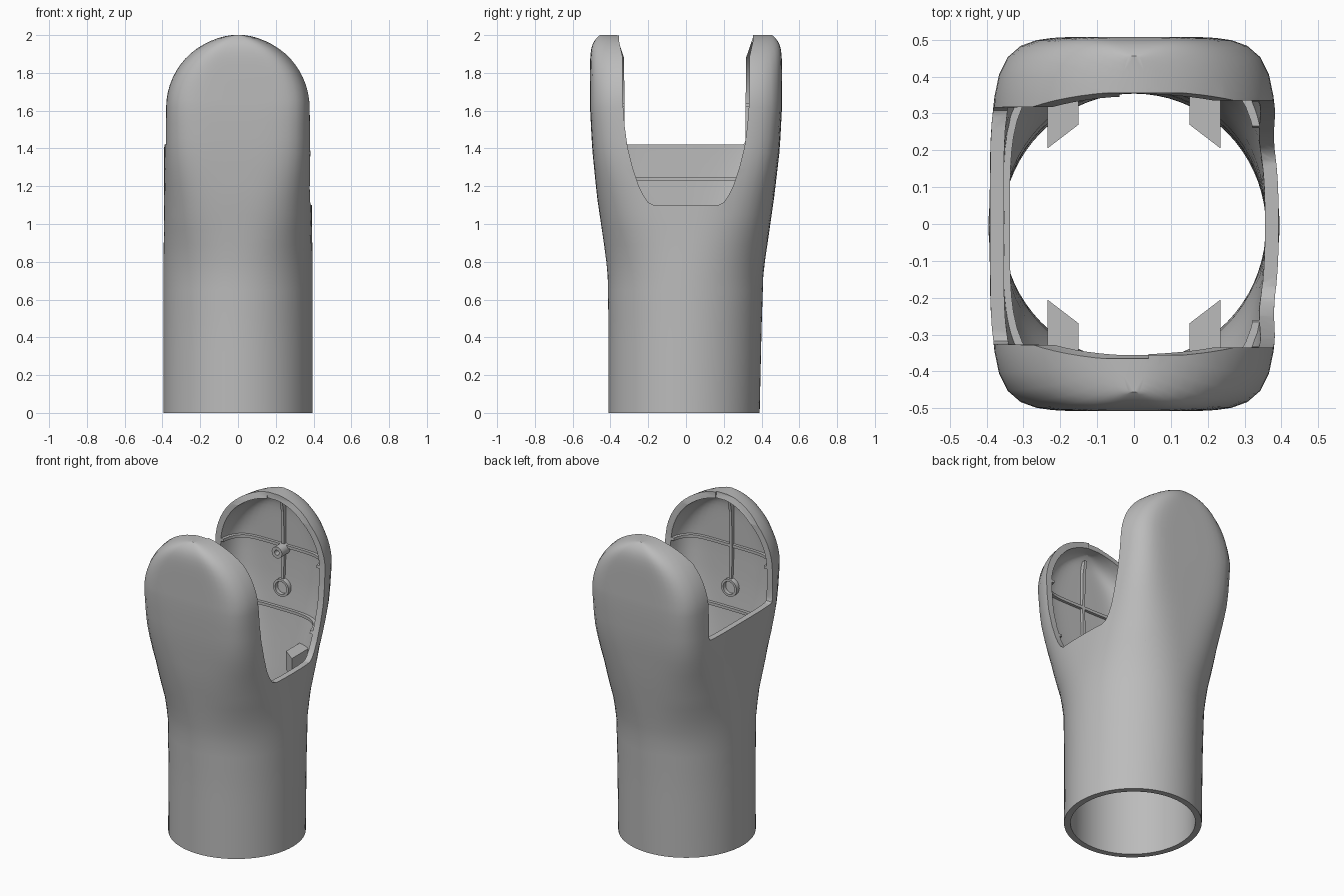
import bpy, bmesh, math

cube = bpy.data.objects.get("Cube")
if cube:
    bpy.data.objects.remove(cube, do_unlink=True)

grey = bpy.data.materials.new("plain grey")
grey.use_nodes = True
grey.diffuse_color = (0.5, 0.5, 0.5, 1)
grey.node_tree.nodes["Principled BSDF"].inputs["Base Color"].default_value = (0.5, 0.5, 0.5, 1)

SEGMENTS = 72
DOME_Z, DOME_R = 1.615, 0.385
# height, half width, front y, back y, squareness
SECTIONS = [
    (0.0, 0.395, -0.41, 0.39, 2.0),
    (0.45, 0.395, -0.41, 0.40, 2.0),
    (0.75, 0.395, -0.415, 0.41, 2.05),
    (0.9, 0.393, -0.435, 0.432, 2.3),
    (1.15, 0.392, -0.472, 0.468, 3.2),
    (1.4, 0.391, -0.497, 0.497, 5.0),
    (DOME_Z, DOME_R, -0.508, 0.508, 6.0),
]


def section_at(z):
    for a, b in zip(SECTIONS, SECTIONS[1:]):
        if z <= b[0]:
            t = max(0, (z - a[0]) / (b[0] - a[0]))
            return [p + (q - p) * t for p, q in zip(a, b)][1:]
    return SECTIONS[-1][1:]


def ring(z, half_x, front, back, power, inset=0.0):
    """Rounded-rectangle outline at one height."""
    half_x, half_y = half_x - inset, (back - front) / 2 - inset
    mid = (front + back) / 2
    points = []
    for i in range(SEGMENTS):
        c, s = math.cos(math.tau * i / SEGMENTS), math.sin(math.tau * i / SEGMENTS)
        r = (abs(c) ** power + abs(s) ** power) ** (-1 / power)
        points.append((half_x * c * r, mid + half_y * s * r, z))
    return points


def make(name, bm, smooth=True):
    bmesh.ops.recalc_face_normals(bm, faces=bm.faces)
    mesh = bpy.data.meshes.new(name)
    bm.to_mesh(mesh)
    bm.free()
    mesh.materials.append(grey)
    ob = bpy.data.objects.new(name, mesh)
    bpy.context.collection.objects.link(ob)
    if smooth:
        soften(ob)
    return ob


def soften(ob):
    bpy.ops.object.select_all(action='DESELECT')
    ob.select_set(True)
    bpy.context.view_layer.objects.active = ob
    bpy.ops.object.shade_smooth_by_angle(angle=math.radians(35))


def loft(name, rings, closed=False):
    """Skin rings together; cap the ends, or join last to first."""
    bm = bmesh.new()
    rows = [[bm.verts.new(p) for p in r] for r in rings]
    pairs = list(zip(rows, rows[1:]))
    if closed:
        pairs.append((rows[-1], rows[0]))
    else:
        bm.faces.new(rows[0])
        bm.faces.new(rows[-1])
    for a, b in pairs:
        for i in range(len(a)):
            j = (i + 1) % len(a)
            bm.faces.new((a[i], a[j], b[j], b[i]))
    return make(name, bm, smooth=False)


def body(name, inset, bottom):
    """Round tube flaring into a domed, squarish top."""
    rings = [ring(bottom, *section_at(0), inset)]
    for i in range(1, 20):
        z = DOME_Z * i / 20
        rings.append(ring(z, *section_at(z), inset))
    for i in range(15):
        a = math.radians(84.5) * i / 14
        y = 0.508 - 0.055 * math.sin(a) ** 10
        half_x = (DOME_R - inset) * math.cos(a) + inset
        z = DOME_Z + (DOME_R - inset) * math.sin(a) / math.sin(math.radians(84.5))
        rings.append(ring(z, half_x, -y, y, 6 - 2 * math.sin(a) ** 2, inset))
    return loft(name, rings)


def prism_x(name, profile, x0, x1):
    return loft(name, [[(x, y, z) for y, z in profile] for x in (x0, x1)])


def cut(ob, cutters):
    bpy.context.view_layer.objects.active = ob
    for c in cutters:
        mod = ob.modifiers.new("cut", 'BOOLEAN')
        mod.operation, mod.solver, mod.object = 'DIFFERENCE', 'EXACT', c
        bpy.ops.object.modifier_apply(modifier=mod.name)
    soften(ob)


# Cutters: the hollow inside and the two different side openings
hollow = body("hollow_cutter", 0.037, -0.05)
low_side = [(0.17, 1.1), (0.2, 1.115), (0.225, 1.15), (0.25, 1.2), (0.28, 1.29), (0.31, 1.41),
            (0.325, 1.52), (0.335, 1.65), (0.335, 1.88), (0.355, 1.97), (0.355, 2.2)]
low_opening = prism_x("low_opening_cutter",
                      low_side + [(-y, z) for y, z in reversed(low_side)], -0.04, 1)
high_side = [(0.295, 1.42), (0.308, 1.425), (0.314, 1.44), (0.318, 1.88), (0.355, 1.99), (0.355, 2.2)]
high_opening = prism_x("high_opening_cutter",
                       high_side + [(-y - 0.01, z) for y, z in reversed(high_side)], -1, 0.04)
openings = [low_opening, high_opening]

# Forked outer shell
shell = body("forked_shell", 0, 0)
cut(shell, [hollow] + openings)

# Horizontal ribs running round the inside wall
for name, z in (("lower_rib", 1.24), ("upper_rib", 1.63)):
    corners = [(z - 0.009, 0.025), (z + 0.009, 0.025), (z + 0.009, 0.055), (z - 0.009, 0.055)]
    rib = loft(name, [ring(h, *section_at(z), inset) for h, inset in corners], closed=True)
    cut(rib, openings)

for c in [hollow] + openings:
    bpy.data.objects.remove(c, do_unlink=True)


def round_boss(name, z, y0, y1, outer, inner):
    """Short tube pointing along y."""
    def circle(r, y):
        return [(r * math.cos(math.tau * i / 24), y, z + r * math.sin(math.tau * i / 24))
                for i in range(24)]
    ob = loft(name, [circle(outer, y0), circle(outer, y1), circle(inner, y1), circle(inner, y0)],
              closed=True)
    soften(ob)


# Centre rib and ring on the inside of each fork arm
for side, s in (("front", -1), ("back", 1)):
    wall = [(1.42, 0.485), (1.63, 0.49), (1.85, 0.485), (1.93, 0.47)]
    profile = [(s * y, z) for z, y in wall] + [(s * (y - 0.04), z) for z, y in reversed(wall)]
    prism_x(side + "_centre_rib", profile, -0.009, 0.009)
    round_boss(side + "_ring", 1.37, s * 0.48, s * 0.43, 0.055, 0.04)
round_boss("screw_boss", 1.61, 0.485, 0.39, 0.036, 0.016)


def box(name, x0, x1, y0, y1, z0, z1):
    prism_x(name, [(y0, z0), (y1, z0), (y1, z1), (y0, z1)], x0, x1)


# Latch rails on the tall side wall
box("latch_rail", -0.37, -0.35, -0.085, -0.055, 1.08, 1.4)
box("latch_catch", -0.37, -0.355, -0.055, -0.025, 1.29, 1.38)
box("seam_strip", -0.37, -0.35, 0.0, 0.035, 1.08, 1.41)

# Slanted tabs in the four inside corners
for sx in (-1, 1):
    for sy in (-1, 1):
        plan = [(0.235, 0.205), (0.15, 0.27), (0.15, 0.405), (0.235, 0.385)]
        loft("corner_tab", [[(sx * x, sy * y, z) for x, y in plan] for z in (0.95, 1.07)])
